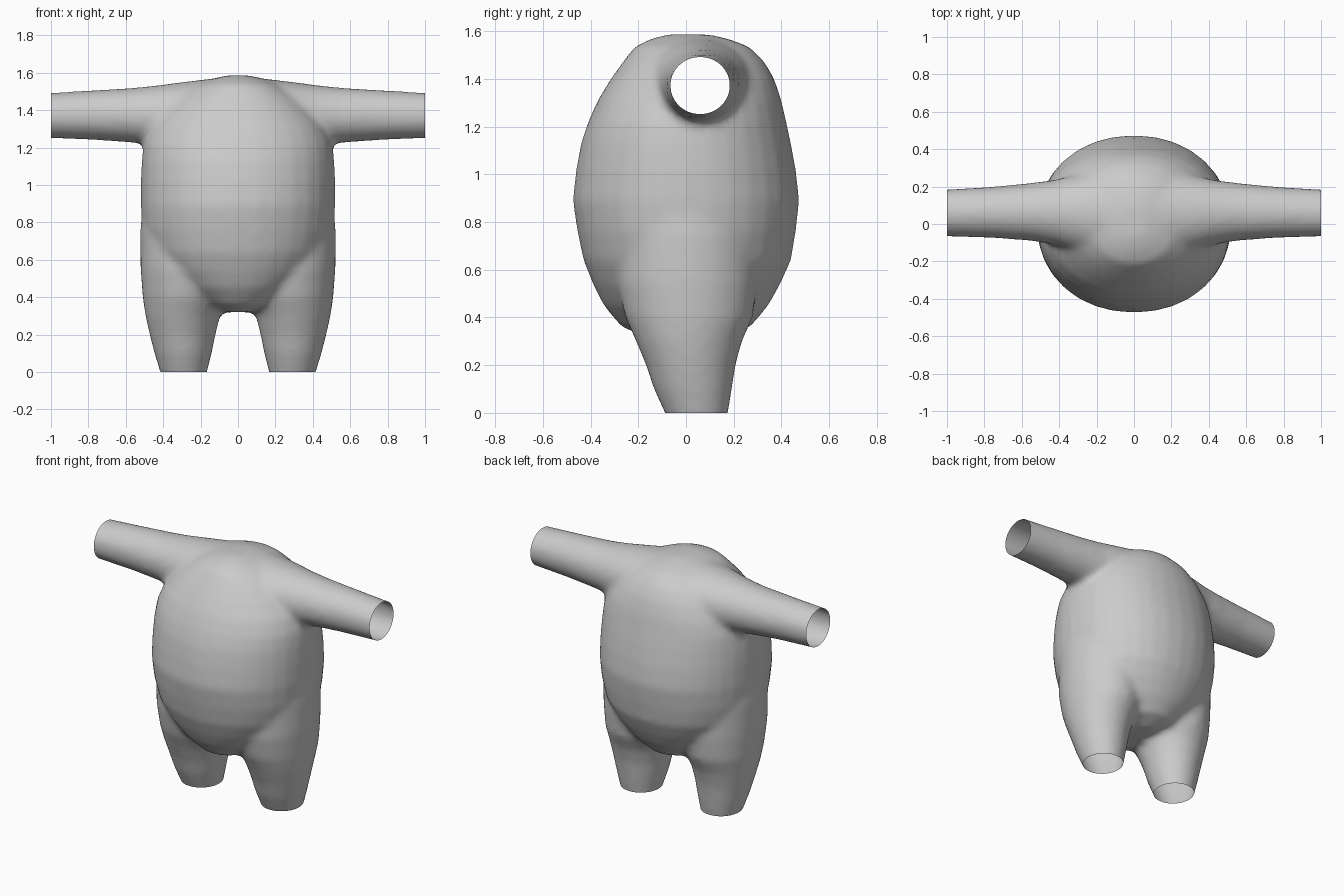
import bpy, bmesh, math
from mathutils import Vector

SIDES = 32
cube = bpy.data.objects.get("Cube")
if cube:
    bpy.data.objects.remove(cube)

fabric = bpy.data.materials.new("plain grey")
fabric.use_nodes = True
grey = (0.6, 0.6, 0.6, 1)
fabric.diffuse_color = grey
fabric.node_tree.nodes["Principled BSDF"].inputs["Base Color"].default_value = grey


def loft(bm, rings, place, power=2.0):
    """Closed tube through rings of (along, low_a, high_a, low_b, high_b)."""
    loops = []
    for along, a0, a1, b0, b1 in rings:
        loop = []
        for i in range(SIDES):
            t = 2 * math.pi * i / SIDES
            c, s = math.cos(t), math.sin(t)
            a = (a0 + a1) / 2 + (a1 - a0) / 2 * math.copysign(abs(c) ** (2 / power), c)
            b = (b0 + b1) / 2 + (b1 - b0) / 2 * math.copysign(abs(s) ** (2 / power), s)
            loop.append(bm.verts.new(place(along, a, b)))
        loops.append(loop)
    faces = [bm.faces.new(loops[0]), bm.faces.new(loops[-1])]
    for low, high in zip(loops, loops[1:]):
        for i in range(SIDES):
            j = (i + 1) % SIDES
            faces.append(bm.faces.new((low[i], low[j], high[j], high[i])))
    bmesh.ops.recalc_face_normals(bm, faces=faces)


bm = bmesh.new()

# Torso: half width, front and back at each height
torso = [(0.32, 0.06, -0.17, 0.17), (0.36, 0.2, -0.27, 0.27),
         (0.45, 0.33, -0.345, 0.345), (0.54, 0.42, -0.39, 0.395),
         (0.64, 0.48, -0.43, 0.44), (0.76, 0.51, -0.455, 0.46),
         (0.89, 0.52, -0.475, 0.475), (1.02, 0.52, -0.46, 0.46),
         (1.13, 0.515, -0.44, 0.44), (1.22, 0.505, -0.41, 0.42),
         (1.31, 0.47, -0.37, 0.4), (1.4, 0.4, -0.315, 0.37),
         (1.47, 0.33, -0.265, 0.33), (1.535, 0.23, -0.215, 0.265),
         (1.57, 0.13, -0.14, 0.17), (1.587, 0.05, -0.07, 0.09)]
loft(bm, [(z, -w, w, f, b) for z, w, f, b in torso],
     lambda z, x, y: (x, y, z), 2.1)

# Arms and legs, mirrored; they overshoot and are trimmed open below
arm = [(0, -0.23, 0.32, 1.18, 1.585), (0.15, -0.2, 0.3, 1.19, 1.568),
       (0.3, -0.15, 0.265, 1.2, 1.55), (0.43, -0.11, 0.235, 1.21, 1.533),
       (0.55, -0.09, 0.22, 1.225, 1.52), (0.75, -0.075, 0.2, 1.24, 1.508),
       (1.0, -0.067, 0.185, 1.25, 1.493), (1.1, -0.065, 0.18, 1.253, 1.49)]
leg = [(-0.1, 0.185, 0.38, -0.04, 0.155), (0, 0.165, 0.417, -0.09, 0.177),
       (0.1, 0.14, 0.447, -0.135, 0.193), (0.2, 0.12, 0.473, -0.168, 0.208),
       (0.3, 0.095, 0.495, -0.21, 0.235), (0.4, 0.05, 0.51, -0.255, 0.28),
       (0.55, 0.02, 0.521, -0.29, 0.3), (0.75, 0.02, 0.523, -0.29, 0.3),
       (0.95, 0.05, 0.505, -0.25, 0.25)]
for side in (-1, 1):
    loft(bm, arm, lambda x, y, z: (side * x, y, z))
    loft(bm, leg, lambda z, x, y: (side * x, y, z))

mesh = bpy.data.meshes.new("body_skin")
bm.to_mesh(mesh)
bm.free()
body = bpy.data.objects.new("body_skin", mesh)
bpy.context.collection.objects.link(body)

# Fuse the parts into one soft skin
remesh = body.modifiers.new("fuse", "REMESH")
remesh.mode = "VOXEL"
remesh.voxel_size = 0.02
soften = body.modifiers.new("soften", "SMOOTH")
soften.factor = 0.5
soften.iterations = 8
bpy.context.view_layer.update()
fused = bpy.data.meshes.new_from_object(
    body.evaluated_get(bpy.context.evaluated_depsgraph_get()))
body.modifiers.clear()

# Trim the cuffs and feet to open ends
bm = bmesh.new()
bm.from_mesh(fused)
for point, normal in (((1, 0, 0), (1, 0, 0)), ((-1, 0, 0), (-1, 0, 0)),
                      ((0, 0, 0), (0, 0, -1))):
    bmesh.ops.bisect_plane(bm, geom=bm.verts[:] + bm.edges[:] + bm.faces[:],
                           plane_co=Vector(point), plane_no=Vector(normal),
                           clear_outer=True)
for face in bm.faces:
    face.smooth = True
    face.material_index = 0
bm.to_mesh(fused)
bm.free()
body.data = fused
fused.name = "body_skin_mesh"
fused.materials.clear()
fused.materials.append(fabric)
